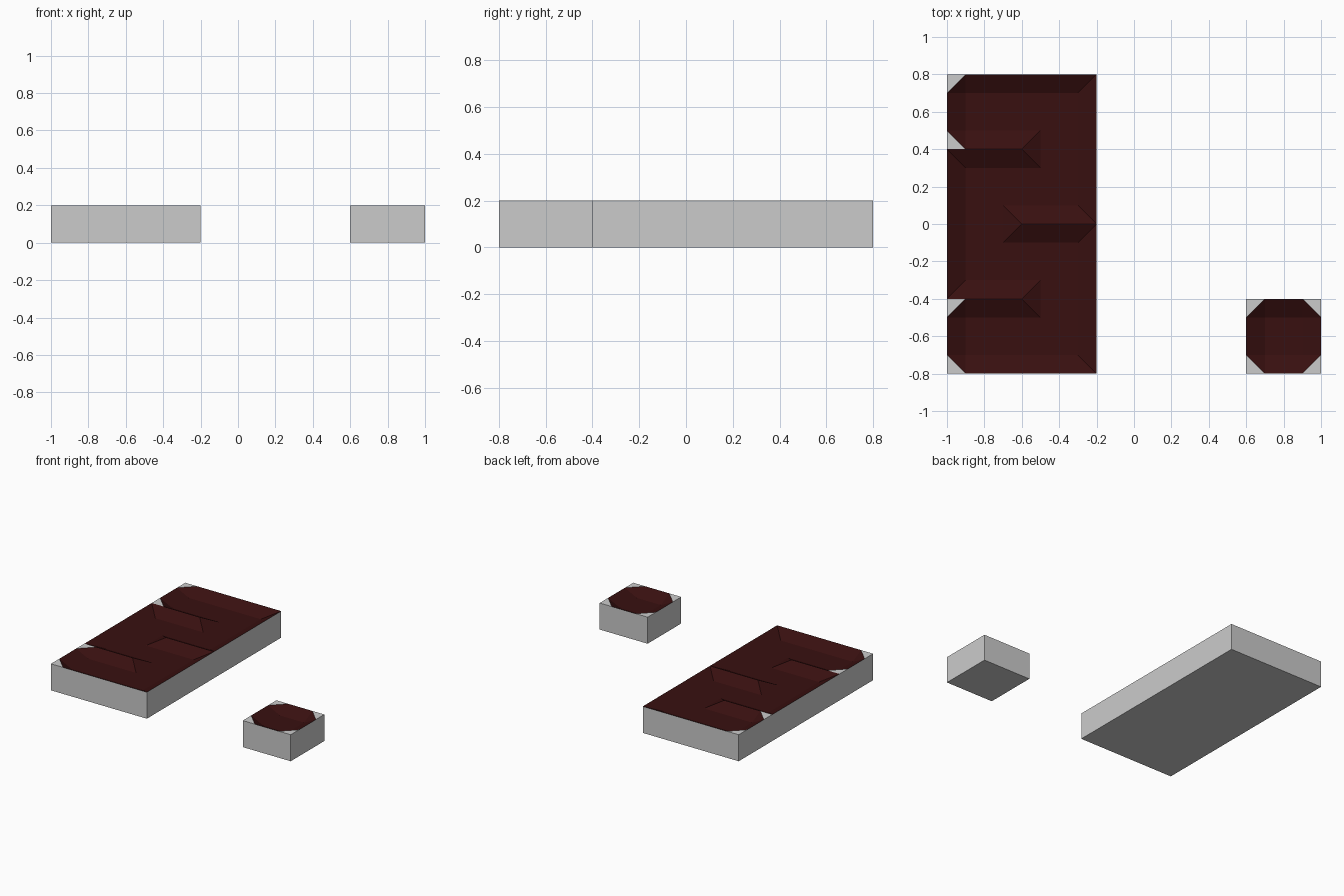
import bpy, bmesh

if "Cube" in bpy.data.objects:
    bpy.data.objects.remove(bpy.data.objects["Cube"])

TILE, SLOPE, TOP, DEPTH = 0.4, 0.1, 0.2, 0.05
STOPS = (0, SLOPE, TILE - SLOPE, TILE)

lava_mat = bpy.data.materials.new("dark_red")
lava_mat.diffuse_color = (0.04, 0.005, 0.005, 1)
lava_mat.use_nodes = True
lava_mat.node_tree.nodes["Principled BSDF"].inputs["Base Color"].default_value = lava_mat.diffuse_color


def finish(bm, name, mat=None):
    bmesh.ops.remove_doubles(bm, verts=bm.verts, dist=1e-4)
    mesh = bpy.data.meshes.new(name)
    bm.to_mesh(mesh)
    bm.free()
    if mat:
        mesh.materials.append(mat)
    bpy.context.collection.objects.link(bpy.data.objects.new(name, mesh))


def add_face(bm, pts):
    face = bm.faces.new([bm.verts.new(p) for p in pts])
    face.normal_update()
    if face.normal.z < 0:
        face.normal_flip()


def tile_surface(lava, base, x0, y0, walls):
    """One channel tile; walls holds the closed sides out of W, E, S, N."""
    def point(i, j):
        corner = i in (0, 3) and j in (0, 3)
        sides = {0: "W", 3: "E"}.get(i, "") + {0: "S", 3: "N"}.get(j, "")
        high = corner or any(s in walls for s in sides)
        return (x0 + STOPS[i], y0 + STOPS[j], TOP - (0 if high else DEPTH))

    for i in range(3):
        for j in range(3):
            quad = [point(i, j), point(i + 1, j), point(i + 1, j + 1), point(i, j + 1)]
            if i == 1 or j == 1:
                add_face(lava, quad)
                continue
            # rotate the corner quad so its outer corner comes first
            k = {(0, 0): 0, (2, 0): 1, (2, 2): 2, (0, 2): 3}[i, j]
            a, b, c, d = quad[k:] + quad[:k]
            enclosed = ("W" if i == 0 else "E") in walls and ("S" if j == 0 else "N") in walls
            if enclosed and len(walls) >= 3:
                # dead end: chamfered corner with a flat rim triangle
                add_face(base, (a, b, d))
                add_face(lava, (b, c, d))
            else:
                add_face(lava, (a, b, c))
                add_face(lava, (a, c, d))


def pool(name, x0, y0, cols, rows, path):
    lava, base = bmesh.new(), bmesh.new()
    # open-topped block
    x1, y1 = x0 + cols * TILE, y0 + rows * TILE
    ring = [(x0, y0), (x1, y0), (x1, y1), (x0, y1)]
    low = [base.verts.new((x, y, 0)) for x, y in ring]
    high = [base.verts.new((x, y, TOP)) for x, y in ring]
    base.faces.new(low[::-1])
    for k in range(4):
        n = (k + 1) % 4
        base.faces.new((low[k], low[n], high[n], high[k]))
    # winding channel: a wall stands wherever the path does not pass
    links = set(zip(path, path[1:])) | set(zip(path[1:], path))
    steps = {"W": (-1, 0), "E": (1, 0), "S": (0, -1), "N": (0, 1)}
    for c, r in path:
        walls = {s for s, (dx, dy) in steps.items()
                 if ((c, r), (c + dx, r + dy)) not in links}
        tile_surface(lava, base, x0 + c * TILE, y0 + r * TILE, walls)
    finish(base, name + "_base")
    finish(lava, name + "_channel", lava_mat)


# large block with a snaking channel, small block with a single basin
pool("large_block", -1.0, -0.8, 2, 4,
     [(0, 3), (1, 3), (1, 2), (0, 2), (0, 1), (1, 1), (1, 0), (0, 0)])
pool("small_block", 0.6, -0.8, 1, 1, [(0, 0)])
